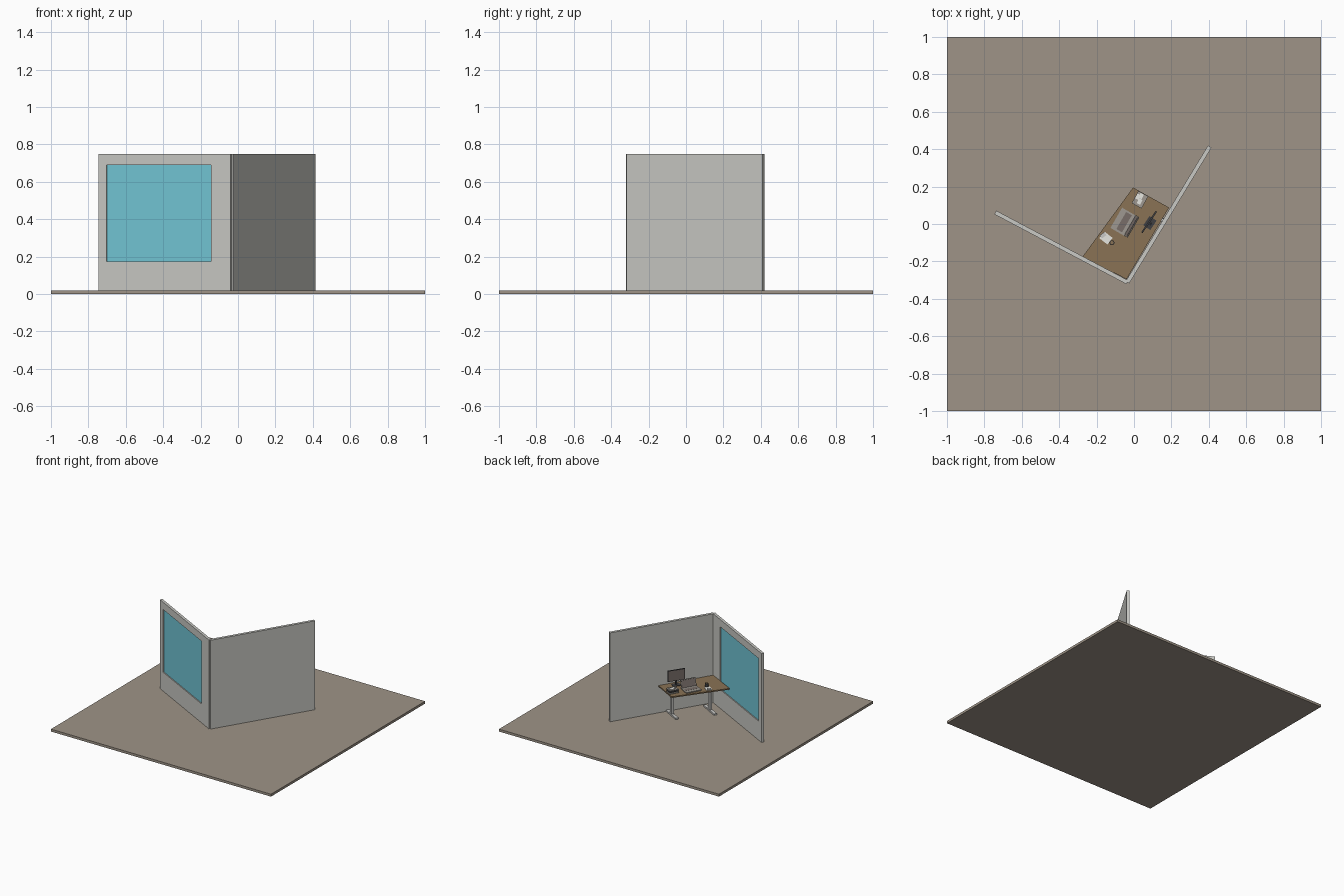
import bpy, bmesh, math
from mathutils import Matrix, Vector

cube = bpy.data.objects.get("Cube")
if cube:
    bpy.data.objects.remove(cube, do_unlink=True)


def material(name, *srgb):
    col = [((c + 0.055) / 1.055) ** 2.4 for c in srgb] + [1]
    m = bpy.data.materials.new(name)
    m.use_nodes = True
    m.diffuse_color = col
    m.node_tree.nodes["Principled BSDF"].inputs["Base Color"].default_value = col
    return m


WALL = material("wall_grey", 0.79, 0.79, 0.77)
FLOOR = material("floor_taupe", 0.62, 0.58, 0.53)
GLASS = material("glass_blue", 0.45, 0.78, 0.84)
WOOD = material("desk_wood", 0.54, 0.45, 0.33)
METAL = material("light_metal", 0.78, 0.78, 0.77)
GREY = material("laptop_grey", 0.62, 0.60, 0.57)
DARK = material("dark_grey", 0.25, 0.25, 0.26)
SCREEN = material("screen_brown_grey", 0.47, 0.43, 0.41)
PAPER = material("paper_white", 0.90, 0.90, 0.88)


def finish(name, bm, mat):
    bmesh.ops.recalc_face_normals(bm, faces=bm.faces)
    me = bpy.data.meshes.new(name)
    bm.to_mesh(me)
    bm.free()
    me.materials.append(mat)
    ob = bpy.data.objects.new(name, me)
    bpy.context.collection.objects.link(ob)
    return ob


def box(name, centre, size, mat, angle=0, tilt=0):
    """Box turned about z by angle, after leaning about its own x by tilt."""
    bm = bmesh.new()
    bmesh.ops.create_cube(bm, size=1)
    turn = Matrix.Rotation(math.radians(angle), 4, 'Z') @ Matrix.Rotation(math.radians(tilt), 4, 'X')
    bm.transform(Matrix.Translation(centre) @ turn @ Matrix.Diagonal((*size, 1)))
    return finish(name, bm, mat)


def slab(name, points, bottom, top, mat):
    bm = bmesh.new()
    face = bm.faces.new([bm.verts.new((x, y, bottom)) for x, y in points])
    ext = bmesh.ops.extrude_face_region(bm, geom=[face])
    bmesh.ops.translate(bm, vec=(0, 0, top - bottom),
                        verts=[v for v in ext["geom"] if isinstance(v, bmesh.types.BMVert)])
    return finish(name, bm, mat)


def cylinder(name, centre, radius, height, mat):
    bm = bmesh.new()
    bmesh.ops.create_cone(bm, cap_ends=True, segments=16, radius1=radius, radius2=radius, depth=height)
    bm.transform(Matrix.Translation(centre))
    return finish(name, bm, mat)


# Floor
BASE, TOP, THICK = 0.02, 0.75, 0.022
box("floor", (0, 0, BASE / 2), (2, 2, BASE), FLOOR)

# Plain wall
corner, far = Vector((-0.035, -0.312)), Vector((0.405, 0.414))
mid, run = (corner + far) / 2, far - corner
box("plain_wall", (*mid, (BASE + TOP) / 2), (run.length, THICK, TOP - BASE), WALL,
    math.degrees(math.atan2(run.y, run.x)))

# Window wall: a rectangular ring pushed out to the wall thickness
end = Vector((-0.742, 0.062))
run = end - corner
turn = Matrix.Translation((*corner, 0)) @ Matrix.Rotation(math.atan2(run.y, run.x), 4, 'Z')


def rectangle(u0, u1, z0, z1, y):
    return [(u0, y, z0), (u1, y, z0), (u1, y, z1), (u0, y, z1)]


opening = (0.119, 0.75, 0.175, 0.69)
bm = bmesh.new()
outer = [bm.verts.new(p) for p in rectangle(0, run.length, BASE, TOP, -THICK / 2)]
inner = [bm.verts.new(p) for p in rectangle(*opening, -THICK / 2)]
ring = [bm.faces.new((outer[i], outer[(i + 1) % 4], inner[(i + 1) % 4], inner[i])) for i in range(4)]
ext = bmesh.ops.extrude_face_region(bm, geom=ring)
bmesh.ops.translate(bm, vec=(0, THICK, 0),
                    verts=[v for v in ext["geom"] if isinstance(v, bmesh.types.BMVert)])
bm.transform(turn)
finish("window_wall", bm, WALL)

# Glass pane in the opening
u0, u1, z0, z1 = opening
pane = turn @ Vector(((u0 + u1) / 2, 0, (z0 + z1) / 2))
box("window_glass", pane, (u1 - u0, 0.006, z1 - z0), GLASS, math.degrees(math.atan2(run.y, run.x)))

# Desk top and its two T-shaped legs
DESK = 0.247
ANGLE = 56
slab("desk_top", [(-0.005, 0.195), (-0.275, -0.175), (-0.04, -0.295), (0.187, 0.088)],
     DESK - 0.01, DESK, WOOD)
legs = {"back": (0.09, 0.056), "front": (-0.1, -0.17)}
for side, (x, y) in legs.items():
    box(side + "_leg_foot", (x, y, BASE + 0.006), (0.024, 0.18, 0.012), METAL, ANGLE + 5)
    box(side + "_leg_column", (x, y, 0.13), (0.018, 0.03, 0.215), METAL, ANGLE + 5)
    box(side + "_leg_bracket", (x, y, DESK - 0.015), (0.02, 0.15, 0.01), METAL, ANGLE + 5)
a, b = Vector(legs["back"]), Vector(legs["front"])
box("desk_beam", (*(a + b) / 2, DESK - 0.018), ((a - b).length, 0.02, 0.015), METAL,
    math.degrees(math.atan2((a - b).y, (a - b).x)))

# Monitor on a stand
box("monitor_base", (0.085, 0.005, DESK + 0.002), (0.06, 0.045, 0.004), DARK, ANGLE)
box("monitor_post", (0.09, 0.001, 0.285), (0.014, 0.008, 0.08), DARK, ANGLE)
box("monitor_case", (0.081, 0.01, 0.332), (0.138, 0.008, 0.09), DARK, ANGLE)
box("monitor_screen", (0.0775, 0.0124, 0.332), (0.13, 0.002, 0.082), SCREEN, ANGLE)

# Open laptop
box("laptop_base", (-0.058, 0.012, DESK + 0.004), (0.125, 0.085, 0.008), GREY, 60)
box("laptop_lid", (-0.012, -0.013, DESK + 0.036), (0.125, 0.005, 0.068), GREY, 60, 15)
box("laptop_screen", (-0.0147, -0.0114, DESK + 0.0367), (0.114, 0.002, 0.057), SCREEN, 60, 15)
box("laptop_keys", (-0.053, 0.01, DESK + 0.0085), (0.105, 0.035, 0.001), SCREEN, 60)

# Stack of trays and paper
for i in range(3):
    box("paper_tray_%d" % (i + 1), (0.032, 0.13, DESK + 0.006 + 0.012 * i), (0.075, 0.06, 0.005),
        DARK if i == 1 else GREY, ANGLE + 5)
for i, (x, y) in enumerate([(0.021, 0.146), (0.038, 0.149), (0.03, 0.12)]):
    box("paper_pile_%d" % (i + 1), (x, y, DESK + 0.036), (0.028, 0.02, 0.008), PAPER, ANGLE + 8)

# Notes and mug
box("note_sheet", (-0.15, -0.075, DESK + 0.002), (0.045, 0.055, 0.004), PAPER, 52)
box("phone", (-0.165, -0.06, DESK + 0.007), (0.03, 0.02, 0.008), METAL, 35)
cylinder("mug", (-0.118, -0.1, DESK + 0.015), 0.013, 0.03, DARK)
cylinder("mug_drink", (-0.118, -0.1, DESK + 0.0305), 0.009, 0.002, WOOD)
